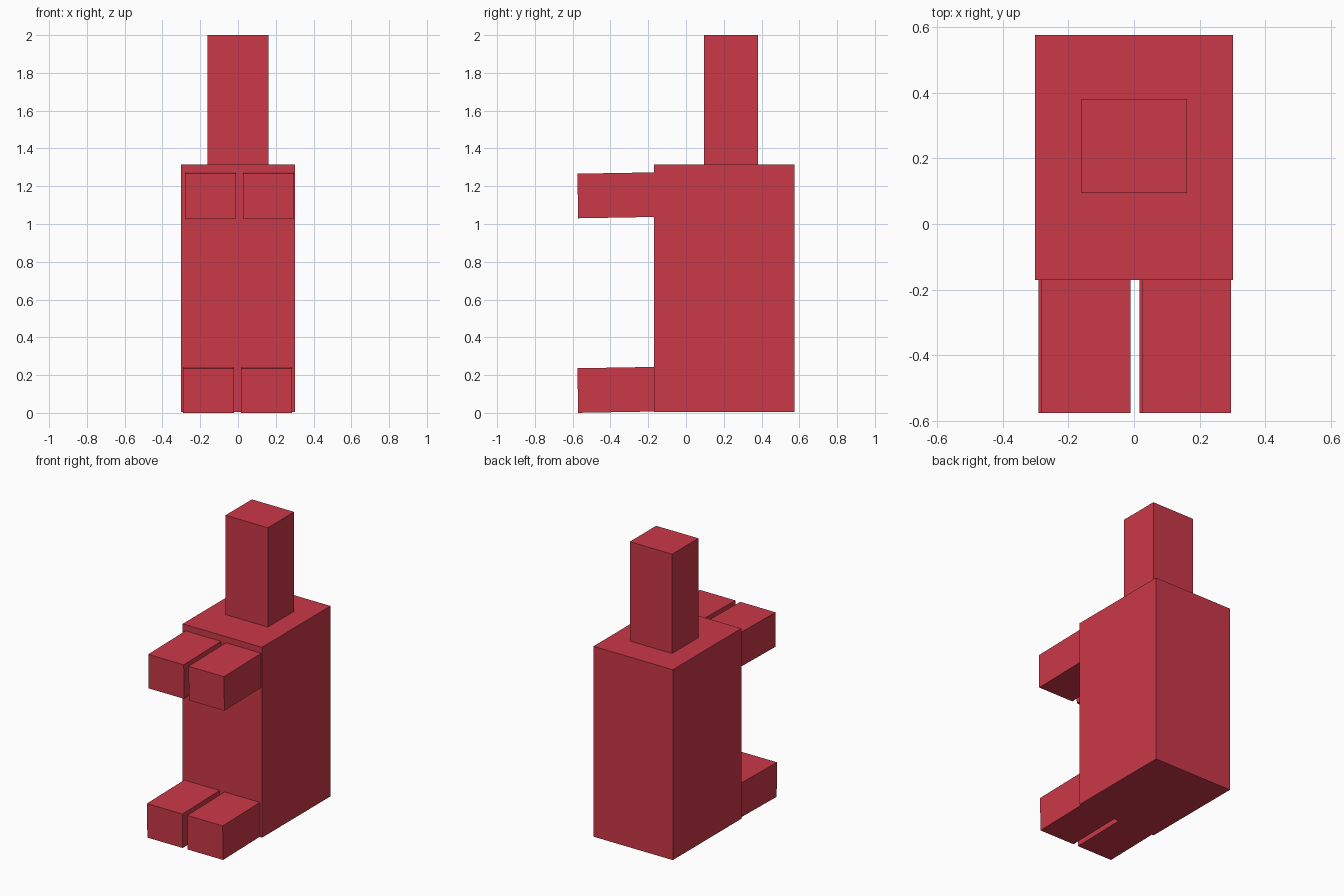
import bpy
from math import radians
from mathutils import Matrix

if "Cube" in bpy.data.objects:
    bpy.data.objects.remove(bpy.data.objects["Cube"])

red = bpy.data.materials.new("red")
red.diffuse_color = (0.6, 0.04, 0.065, 1.0)
red.use_nodes = True
red.node_tree.nodes["Principled BSDF"].inputs["Base Color"].default_value = red.diffuse_color


def box(name, lo, hi, tilt=0.0):
    """Box between two corners, tilted about x around its centre."""
    centre = [(a + b) / 2 for a, b in zip(lo, hi)]
    size = [b - a for a, b in zip(lo, hi)]
    bpy.ops.mesh.primitive_cube_add(size=1)
    obj = bpy.context.object
    obj.name = name
    obj.data.transform(Matrix.Translation(centre)
                       @ Matrix.Rotation(radians(tilt), 4, 'X')
                       @ Matrix.Diagonal((*size, 1)))
    obj.data.materials.append(red)
    return obj


# Torso and head block
box("body", (-0.302, -0.17, 0.005), (0.302, 0.575, 1.316))
box("head", (-0.161, 0.095, 1.316), (0.161, 0.381, 2.0))

# Arms and legs: slightly drooping blocks reaching forward from the body
for part, z, shift in (("arm", 1.034, 0.0), ("leg", 0.004, -0.01)):
    for side, x in (("left", -0.281), ("right", 0.026)):
        box(f"{side}_{part}", (x + shift, -0.573, z),
            (x + shift + 0.27, -0.15, z + 0.236), tilt=1.0)
